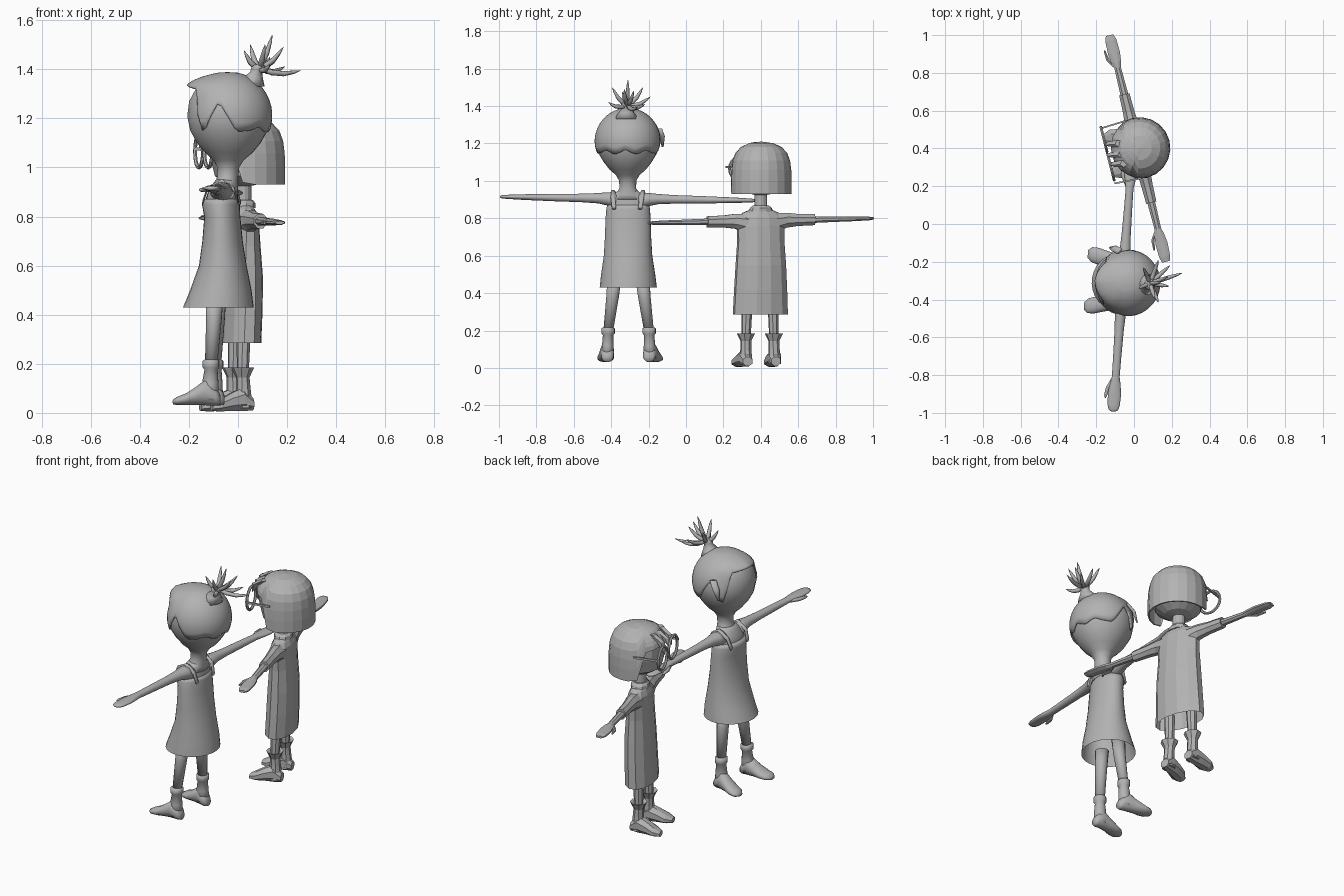
import bpy, bmesh, math
from mathutils import Matrix, Vector

GREY = bpy.data.materials.new("plain_grey")
GREY.diffuse_color = (0.45, 0.45, 0.45, 1)
X, Y, Z = Vector((1, 0, 0)), Vector((0, 1, 0)), Vector((0, 0, 1))
PLANES = {'x': (Y, Z), 'y': (X, Z), 'z': (X, Y)}

# Placement of the two figures; both are modelled facing -x
TALL = Matrix.Translation((-0.06, -0.31, 0)) @ Matrix.Rotation(math.radians(-4.2), 4, 'Z')
SHORT = Matrix.Translation((0.02, 0.40, 0)) @ Matrix.Rotation(math.radians(14), 4, 'Z')


def finish(name, bm, M, smooth):
    bmesh.ops.recalc_face_normals(bm, faces=bm.faces)
    for f in bm.faces:
        f.smooth = smooth
    me = bpy.data.meshes.new(name)
    bm.to_mesh(me)
    bm.free()
    me.transform(M)
    me.materials.append(GREY)
    ob = bpy.data.objects.new(name, me)
    bpy.context.collection.objects.link(ob)
    return ob


def loft(name, rings, axis, M, n=16, smooth=True, side=1, caps=(True, True), slope=0):
    """Skin elliptical rings (x, y, z, radius_u, radius_v) along an axis."""
    if isinstance(axis, str):
        u, v = PLANES[axis]
    else:
        u = axis.orthogonal().normalized()
        v = axis.cross(u).normalized()
    bm = bmesh.new()
    loops = []
    for x, y, z, a, b in rings:
        c = Vector((x, y * side, z + slope * y * side))
        loops.append([bm.verts.new(c + u * a * math.cos(t) + v * b * math.sin(t))
                      for t in [(i + 0.5) * 2 * math.pi / n for i in range(n)]])
    for p, q in zip(loops, loops[1:]):
        for i in range(n):
            bm.faces.new((p[i], p[(i + 1) % n], q[(i + 1) % n], q[i]))
    if caps[0]:
        bm.faces.new(loops[0])
    if caps[1]:
        bm.faces.new(loops[-1])
    return finish(name, bm, M, smooth)


def column(name, prof, M, **kw):
    """Vertical loft from (z, x, radius_x, radius_y)."""
    return loft(name, [(x, 0, z, a, b) for z, x, a, b in prof], 'z', M, **kw)


def interp(pts, t):
    for (a, p), (b, q) in zip(pts, pts[1:]):
        if t <= b:
            return p + (q - p) * max(0, t - a) / (b - a)
    return pts[-1][1]


def hair_cap(name, cx, top, radius, edge, M, n, rows, smooth):
    """Hair shell hanging from the crown to a hairline that varies with angle from the front."""
    bm = bmesh.new()
    crown = bm.verts.new((cx, 0, top))
    grid = []
    for i in range(n):
        az = 2 * math.pi * i / n
        deg = math.degrees(min(az, 2 * math.pi - az))
        col = [crown]
        for j in range(1, rows + 1):
            z = top - (top - interp(edge, deg)) * (j / rows) ** 1.8
            r = radius(z, deg)
            col.append(bm.verts.new((cx - r * math.cos(az), r * math.sin(az), z)))
        grid.append(col)
    for i in range(n):
        a, b = grid[i], grid[(i + 1) % n]
        bm.faces.new((crown, a[1], b[1]))
        for j in range(1, rows):
            bm.faces.new((a[j], a[j + 1], b[j + 1], b[j]))
    ob = finish(name, bm, M, smooth)
    mod = ob.modifiers.new("thickness", 'SOLIDIFY')
    mod.thickness = 0.008


# ---------------- Tall figure ----------------
# head and neck
column("tall_head", [(.90, 0, .06, .09), (.925, .01, .05, .065), (.96, .018, .043, .045),
                     (1.0, .02, .045, .046), (1.03, .022, .062, .062), (1.06, .023, .097, .097),
                     (1.1, .023, .13, .128), (1.15, .023, .158, .158), (1.21, .023, .17, .172),
                     (1.27, .023, .162, .162), (1.32, .023, .135, .135), (1.36, .023, .085, .085),
                     (1.375, .023, .03, .03)], TALL, n=24)


# hair with a jagged hairline and a flared fringe
def tall_hair_radius(z, deg):
    r = math.sqrt(max(.0001, 1 - ((z - 1.21) / .18) ** 2)) * .177
    if z > 1.27:
        r += .045 * max(0, 1 - deg / 75) * math.sin(math.pi * min(1, (1.39 - z) / .1))
    return r


hair_cap("tall_hair", .023, 1.388, tall_hair_radius,
         [(0, 1.335), (38, 1.32), (55, 1.14), (62, 1.17), (80, 1.27), (105, 1.145), (125, 1.15),
          (140, 1.165), (160, 1.14), (180, 1.165)], TALL, 60, 12, True)
loft("tall_side_lock", [(-.03, .165, 1.28, .02, .01), (-.06, .178, 1.24, .02, .01),
                        (-.08, .18, 1.18, .006, .004)], Vector((0, 0, 1)), TALL, n=8)
# bun and spiky tuft
column("hair_bun", [(1.33, .10, .07, .07), (1.365, .12, .042, .042), (1.39, .135, .024, .024),
                    (1.40, .14, .028, .028), (1.415, .145, .028, .028), (1.42, .146, .012, .012)], TALL, n=12)
base = Vector((.085, -.315, 1.405))
for tip in [(.255, -.26, 1.395), (.185, -.33, 1.49), (.14, -.31, 1.54), (.13, -.19, 1.45),
            (.05, -.23, 1.5), (.025, -.34, 1.475), (.11, -.395, 1.5), (.13, -.415, 1.42),
            (.19, -.22, 1.41), (.18, -.28, 1.48)]:
    d = Vector(tip) - base
    pts = [base + d * t - Z * .018 * math.sin(math.pi * t) for t in (0, .3, .6, .85, 1)]
    loft("tuft_spike", [(*p, r, r) for p, r in zip(pts, (.009, .012, .011, .007, .001))],
         d.normalized(), Matrix(), n=7)

# chest and dress
column("tall_chest", [(.78, 0, .06, .11), (.86, -.005, .066, .108), (.9, -.002, .06, .1),
                      (.93, .006, .05, .075), (.95, .014, .044, .05)], TALL, n=24)
column("dress", [(.43, -.02, .144, .153), (.5, -.01, .125, .145), (.6, -.002, .097, .13),
                 (.7, -.003, .082, .124), (.8, -.004, .073, .121), (.85, -.01, .077, .117),
                 (.872, -.01, .073, .112)], TALL, n=28, caps=(False, True))

for s in (-1, 1):
    loft("dress_strap", [(-.08, .07, .855, .012, .01), (-.06, .078, .91, .012, .012),
                         (0, .08, .945, .012, .008), (.05, .078, .91, .012, .012),
                         (.066, .07, .855, .012, .01)], 'x', TALL, n=8, side=s)
    # arm and hand
    loft("tall_arm", [(0, .06, .895, .05, .045), (0, .11, .902, .042, .036), (0, .16, .905, .03, .028),
                      (0, .25, .905, .025, .023), (0, .4, .905, .022, .02), (0, .5, .905, .021, .017),
                      (0, .54, .905, .029, .016), (0, .59, .905, .036, .014), (0, .65, .905, .033, .011),
                      (0, .675, .905, .026, .009), (0, .685, .905, .012, .005)],
         'y', TALL, side=s, slope=-.015)
    loft("tall_thumb", [(-.012, .51, .902, .012, .01), (-.038, .56, .9, .011, .01),
                        (-.046, .6, .9, .009, .008), (-.047, .615, .9, .003, .003)],
         'y', TALL, n=8, side=s, slope=-.015)
    # leg, boot and foot
    loft("tall_leg", [(-.03, .075, .48, .037, .038), (-.032, .085, .38, .032, .034),
                      (-.042, .11, .19, .025, .026)], 'z', TALL, side=s)
    loft("boot_cuff", [(-.042, .11, .217, .026, .026), (-.042, .11, .212, .034, .036),
                       (-.042, .11, .185, .034, .036), (-.042, .11, .175, .027, .028),
                       (-.045, .112, .12, .034, .031), (-.045, .114, .05, .036, .035)], 'z', TALL, side=s)
    loft("tall_foot", [(-.005, .112, .055, .022, .022), (-.02, .112, .066, .034, .036),
                       (-.06, .116, .085, .038, .055), (-.1, .123, .07, .041, .038),
                       (-.14, .13, .056, .045, .025), (-.175, .136, .049, .04, .018),
                       (-.195, .138, .045, .02, .01)], 'x', TALL, side=s)

# ---------------- Short figure (low-poly) ----------------
flat = dict(n=10, smooth=False)
# head, neck and collar
column("short_head", [(.84, 0, .034, .034), (.925, 0, .034, .034), (.935, .005, .075, .075),
                      (.965, .008, .122, .125), (1.04, .01, .143, .143), (1.12, .01, .14, .14),
                      (1.17, .01, .1, .1)], SHORT, n=14, smooth=False)
column("collar", [(.835, 0, .05, .07), (.855, 0, .05, .06), (.868, 0, .04, .045)], SHORT, **flat)


# bobbed hair, open over the face
def bob_radius(z, deg):
    return interp([(.92, .162), (1.0, .163), (1.08, .16), (1.13, .15), (1.165, .13),
                   (1.19, .098), (1.205, .055), (1.21, .02)], z)


hair_cap("bob_hair", .01, 1.21, bob_radius,
         [(0, 1.12), (55, 1.10), (73, .93), (180, .93)], SHORT, 20, 7, False)
for y, drop in ((-.06, .05), (-.01, .035), (.05, .06)):
    loft("fringe_lock", [(-.09, y, 1.18, .022, .02), (-.14, y + .01, 1.145, .024, .014),
                         (-.165, y + .02, 1.14 - drop, .003, .003)], 'z', SHORT, n=5, smooth=False)

# robe
column("robe", [(.285, -.01, .08, .152), (.42, -.004, .08, .146), (.55, 0, .078, .139),
                (.68, 0, .068, .13), (.76, 0, .062, .132), (.805, 0, .056, .128),
                (.83, 0, .045, .1), (.85, 0, .035, .05)], SHORT, n=12, smooth=False, caps=(False, True))

for s in (-1, 1):
    # sleeve, arm and hand
    loft("sleeve", [(0, .08, .775, .05, .055), (0, .14, .787, .038, .043), (0, .2, .787, .033, .035),
                    (0, .295, .787, .03, .032)], 'y', SHORT, n=8, smooth=False, side=s, slope=.02)
    loft("short_arm", [(0, .28, .787, .023, .019), (0, .44, .787, .019, .015), (0, .47, .787, .028, .015),
                       (0, .52, .787, .035, .013), (0, .59, .787, .032, .011), (0, .618, .787, .022, .007)],
         'y', SHORT, n=8, smooth=False, side=s, slope=.02)
    loft("short_thumb", [(-.014, .45, .785, .011, .01), (-.04, .49, .783, .01, .009),
                         (-.046, .545, .783, .005, .005)], 'y', SHORT, n=6, smooth=False, side=s, slope=.02)
    # leg, flared cuff and shoe
    loft("short_leg", [(-.015, .072, .34, .03, .03), (-.02, .077, .13, .023, .024)],
         'z', SHORT, n=8, smooth=False, side=s)
    loft("shoe_cuff", [(-.02, .077, .175, .025, .025), (-.02, .077, .185, .047, .05),
                       (-.02, .077, .145, .028, .03), (-.018, .078, .1, .03, .03),
                       (-.015, .079, .02, .036, .036)], 'z', SHORT, n=8, smooth=False, side=s)
    loft("short_foot", [(.022, .078, .035, .028, .026), (-.02, .08, .055, .038, .052),
                        (-.07, .084, .045, .043, .04), (-.12, .09, .03, .046, .026),
                        (-.155, .094, .022, .026, .015)], 'x', SHORT, n=8, smooth=False, side=s)
    # glasses: round rim and temple
    bpy.ops.mesh.primitive_torus_add(major_radius=.066, minor_radius=.008,
                                     major_segments=20, minor_segments=6)
    rim = bpy.context.object
    rim.name = "glasses_rim"
    rim.data.transform(SHORT @ Matrix.Translation((-.162, .012 + s * .078, 1.065))
                       @ Matrix.Rotation(math.pi / 2, 4, 'Y'))
    rim.data.materials.append(GREY)
    loft("glasses_temple", [(-.165, .15, 1.075, .006, .008), (-.02, .158, 1.075, .006, .008)],
         'x', SHORT, n=4, smooth=False, side=s)
loft("glasses_bridge", [(-.164, -.008, 1.07, .006, .006), (-.164, .032, 1.07, .006, .006)],
     'y', SHORT, n=6, smooth=False)
